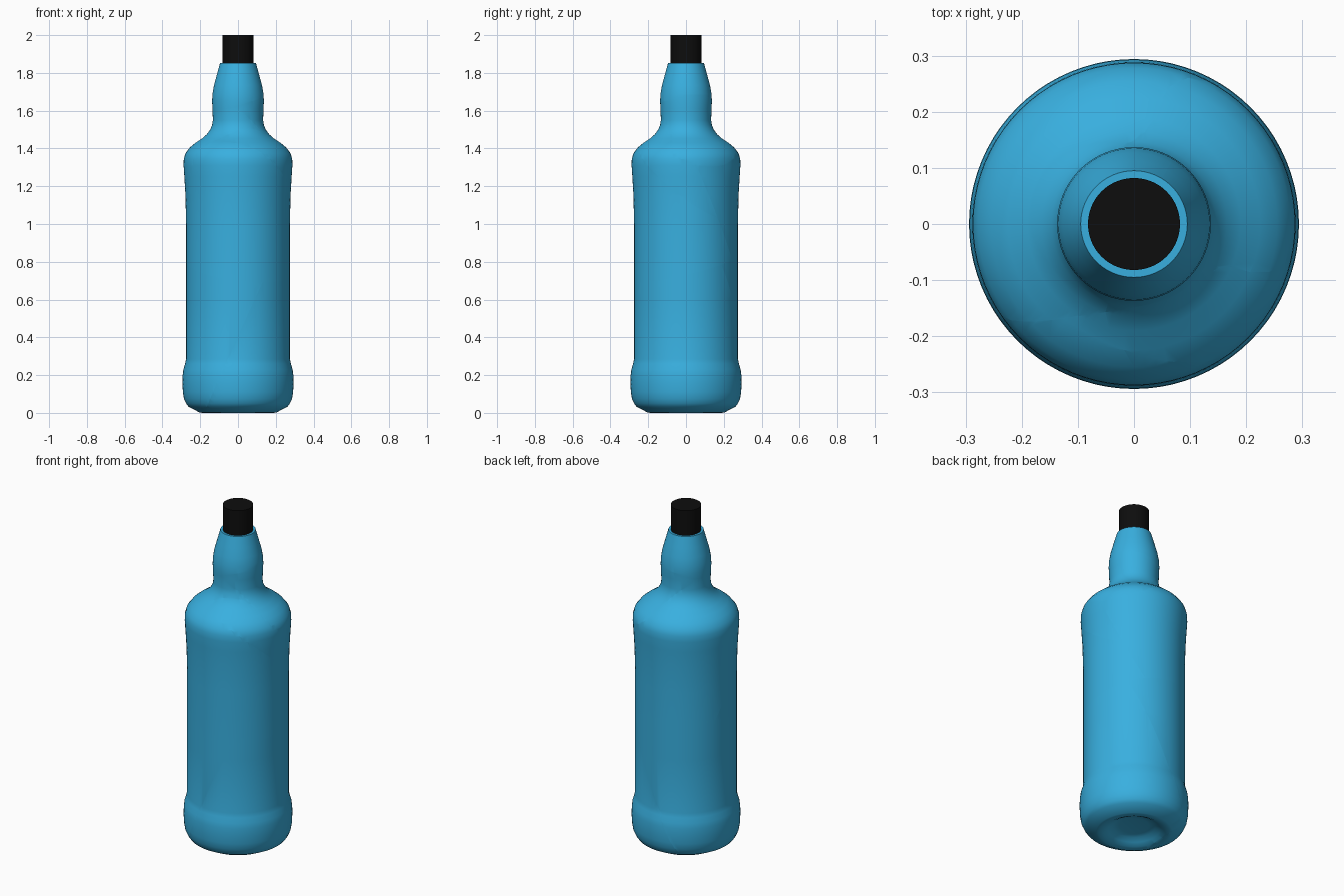
import bpy, bmesh, math
from mathutils import Vector

if "Cube" in bpy.data.objects:
    bpy.data.objects.remove(bpy.data.objects["Cube"])


def material(name, colour):
    m = bpy.data.materials.new(name)
    m.diffuse_color = colour
    m.use_nodes = True
    m.node_tree.nodes["Principled BSDF"].inputs["Base Color"].default_value = m.diffuse_color
    return m


def lathe(profile, segments=80):
    """Spin (radius, z) points around the z axis; ends on the axis are closed."""
    bm = bmesh.new()
    verts = [bm.verts.new((r, 0, z)) for r, z in profile]
    edges = [bm.edges.new(p) for p in zip(verts, verts[1:])]
    bmesh.ops.spin(bm, geom=verts + edges, axis=(0, 0, 1), cent=(0, 0, 0),
                   angle=math.tau, steps=segments, use_duplicate=False)
    bmesh.ops.remove_doubles(bm, verts=bm.verts, dist=0.0002)
    bmesh.ops.recalc_face_normals(bm, faces=bm.faces)
    # outermost face must point away from the axis
    f = max(bm.faces, key=lambda f: f.calc_center_median().xy.length)
    if f.normal.xy.dot(f.calc_center_median().xy) < 0:
        bmesh.ops.reverse_faces(bm, faces=bm.faces)
    return bm


def finish(bm, name, mat, angle=35):
    me = bpy.data.meshes.new(name)
    bm.to_mesh(me)
    bm.free()
    ob = bpy.data.objects.new(name, me)
    bpy.context.collection.objects.link(ob)
    me.materials.append(mat)
    bpy.ops.object.select_all(action='DESELECT')
    ob.select_set(True)
    bpy.context.view_layer.objects.active = ob
    bpy.ops.object.shade_smooth_by_angle(angle=math.radians(angle))
    return ob


def cut(bm, co, no):
    """Return the pieces above and below a crack plane."""
    other = bm.copy()
    for piece, above in ((bm, True), (other, False)):
        bmesh.ops.bisect_plane(
            piece, geom=piece.verts[:] + piece.edges[:] + piece.faces[:],
            dist=1e-5, plane_co=co, plane_no=no,
            clear_inner=above, clear_outer=not above)
    return bm, other


def slope(c, a, b):
    """Plane z = c + a*x + b*y as point and normal."""
    return Vector((0, 0, c)), Vector((-a, -b, 1)).normalized()


glass = material("blue_glass", (0.04, 0.43, 0.74, 1))
black = material("black_cap", (0.004, 0.004, 0.004, 1))

# Bottle outline from the punt underneath to the mouth
outline = [
    (0, 0.04), (0.08, 0.04), (0.115, 0.035), (0.14, 0.018), (0.165, 0.005),
    (0.19, 0.0), (0.205, 0.003), (0.262, 0.033),
    (0.275, 0.05), (0.286, 0.075), (0.292, 0.11), (0.294, 0.16),
    (0.293, 0.2), (0.289, 0.23), (0.28, 0.26), (0.275, 0.285),
    (0.275, 0.6), (0.275, 1.0), (0.278, 1.15), (0.284, 1.25), (0.288, 1.31),
    (0.287, 1.345), (0.278, 1.375), (0.255, 1.405), (0.225, 1.43),
    (0.19, 1.453), (0.165, 1.475), (0.147, 1.5), (0.137, 1.525),
    (0.133, 1.55), (0.135, 1.61), (0.137, 1.65), (0.135, 1.69),
    (0.127, 1.735), (0.112, 1.79), (0.095, 1.852), (0.078, 1.852)]
bottle = lathe(outline)

# Cracks split the bottle into shards
upper, lower = cut(bottle, *slope(0.765, -0.127, 0.24))
lower_shards = cut(lower, Vector((0.13, -0.24, 0.69)),
                   Vector((1, -0.07, -0.45)).normalized())
neck, body = cut(upper, *slope(1.64, 0.3, 0.1))
neck_shards = cut(neck, Vector((0, 0, 1.7)), Vector((0.1, -0.06, 0)).normalized())
shoulder, body = cut(body, *slope(1.557, -0.78, -0.41))
back, front = cut(body, *slope(1.2, 0.77, -2.0))
front_shards = cut(front, *slope(1.258, -0.47, -0.73))

pieces = [*lower_shards, *neck_shards, shoulder, back, *front_shards]
for i, piece in enumerate(pieces, 1):
    if piece.faces:
        finish(piece, f"bottle_shard_{i}", glass)
    else:
        piece.free()

# Cap
finish(lathe([(0, 1.84), (0.082, 1.84), (0.082, 2.0), (0, 2.0)]), "bottle_cap", black)
